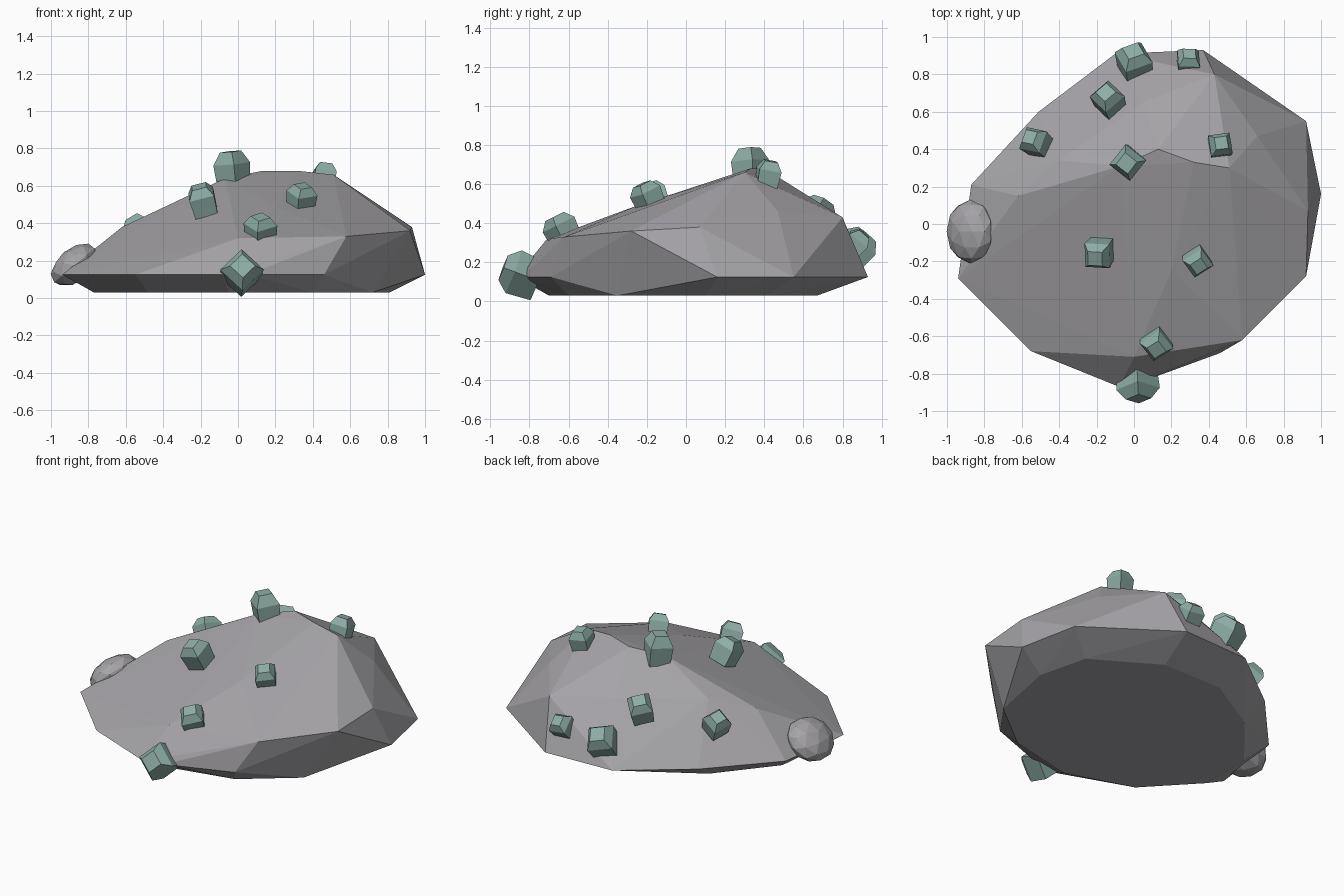
import bpy, bmesh, math
from mathutils import Vector, Matrix

if "Cube" in bpy.data.objects:
    bpy.data.objects.remove(bpy.data.objects["Cube"])


def material(name, rgb):
    m = bpy.data.materials.new(name)
    m.diffuse_color = (*rgb, 1)
    m.use_nodes = True
    m.node_tree.nodes["Principled BSDF"].inputs["Base Color"].default_value = m.diffuse_color
    return m


GREY = material("stone grey", (0.38, 0.37, 0.39))
TEAL = material("crystal teal", (0.27, 0.42, 0.38))


def finish(bm, name, mat):
    bmesh.ops.recalc_face_normals(bm, faces=bm.faces[:])
    me = bpy.data.meshes.new(name)
    bm.to_mesh(me)
    bm.free()
    me.materials.append(mat)
    ob = bpy.data.objects.new(name, me)
    bpy.context.collection.objects.link(ob)
    return ob


# Boulder: faceted hull around a base ring, a wide rim and an off-centre crest
base = [(0.72, -0.35), (0.81, 0.10), (0.73, 0.42), (0.32, 0.67), (-0.10, 0.67), (-0.48, 0.45),
        (-0.77, 0.10), (-0.77, -0.25), (-0.48, -0.56), (-0.05, -0.70), (0.40, -0.60)]
rim = [(1.00, 0.16), (0.92, 0.55), (0.37, 0.93), (-0.10, 0.91), (-0.51, 0.60), (-0.87, 0.21),
       (-0.94, -0.29), (-0.55, -0.68), (-0.08, -0.87), (0.05, -0.84), (0.46, -0.69)]
crest = [(0.58, -0.62, 0.33), (0.92, -0.28, 0.36), (0.93, 0.07, 0.38), (0.66, 0.47, 0.46),
         (0.43, 0.80, 0.43), (0.05, 0.65, 0.46), (-0.40, 0.34, 0.46), (-0.62, 0.15, 0.38),
         (0.00, -0.71, 0.32), (0.20, -0.25, 0.49), (-0.07, 0.31, 0.64), (0.13, 0.40, 0.68),
         (0.32, 0.33, 0.68), (0.51, 0.30, 0.66)]
bm = bmesh.new()
for p in [(x, y, 0.03) for x, y in base] + [(x, y, 0.125) for x, y in rim] + crest:
    bm.verts.new(p)
hull = bmesh.ops.convex_hull(bm, input=bm.verts[:])
loose = [v for v in bm.verts if not v.link_faces]
bmesh.ops.delete(bm, geom=loose, context='VERTS')
bmesh.ops.dissolve_limit(bm, angle_limit=math.radians(1), verts=bm.verts[:], edges=bm.edges[:])
finish(bm, "boulder", GREY)

# Small flattened stone leaning on the left rim
bm = bmesh.new()
bmesh.ops.create_icosphere(bm, subdivisions=2, radius=1)
bmesh.ops.transform(bm, verts=bm.verts[:], matrix=Matrix.Translation((-0.875, -0.04, 0.175))
                    @ Matrix.Rotation(math.radians(-40), 4, 'Y')
                    @ Matrix.Diagonal((0.148, 0.17, 0.09, 1)))
for v in bm.verts:
    v.co.z = max(v.co.z, 0.07)
finish(bm, "side_stone", GREY)


# Crystal: square block with a tapered cap, pointing along an axis
def crystal(name, pos, axis, w, spin, tall=1.0):
    bm = bmesh.new()
    rings = []
    for h, s in ((-0.6, 0.45), (0.2 * tall, 0.5), (0.55 * tall, 0.29)):
        rings.append([bm.verts.new((s * w * a, s * w * b, h * w))
                      for a, b in ((-1, -1), (1, -1), (1, 1), (-1, 1))])
    for lo, hi in zip(rings, rings[1:]):
        for i in range(4):
            j = (i + 1) % 4
            bm.faces.new((lo[i], lo[j], hi[j], hi[i]))
    bm.faces.new(rings[0])
    bm.faces.new(rings[-1])
    turn = Vector(axis).to_track_quat('Z', 'Y').to_matrix().to_4x4()
    bmesh.ops.transform(bm, verts=bm.verts[:], matrix=Matrix.Translation(pos) @ turn
                        @ Matrix.Rotation(math.radians(spin), 4, 'Z'))
    finish(bm, name, TEAL)


crystals = [
    ((-0.19, -0.16, 0.53), (-0.25, -0.35, 0.9), 0.135, 35, 1),
    ((0.34, -0.20, 0.54), (0.1, -0.40, 0.9), 0.12, 20, 1),
    ((0.12, -0.64, 0.37), (0.0, -0.45, 0.9), 0.13, 35, 1),
    ((0.02, -0.85, 0.14), (0.05, -0.92, 0.35), 0.165, 45, 1),
    ((-0.03, 0.33, 0.68), (-0.1, -0.05, 1.0), 0.14, 25, 1.35),
    ((0.46, 0.42, 0.65), (0.1, 0.2, 1.0), 0.115, 35, 1.1),
    ((-0.53, 0.44, 0.37), (-0.4, 0.35, 0.8), 0.125, 25, 1),
    ((-0.14, 0.67, 0.455), (-0.15, 0.45, 0.85), 0.135, 25, 1),
    ((0.00, 0.87, 0.28), (-0.05, 0.65, 0.75), 0.155, 20, 1),
    ((0.29, 0.87, 0.30), (0.1, 0.65, 0.75), 0.115, 10, 1),
]
for i, args in enumerate(crystals, 1):
    crystal(f"crystal_{i}", *args)
